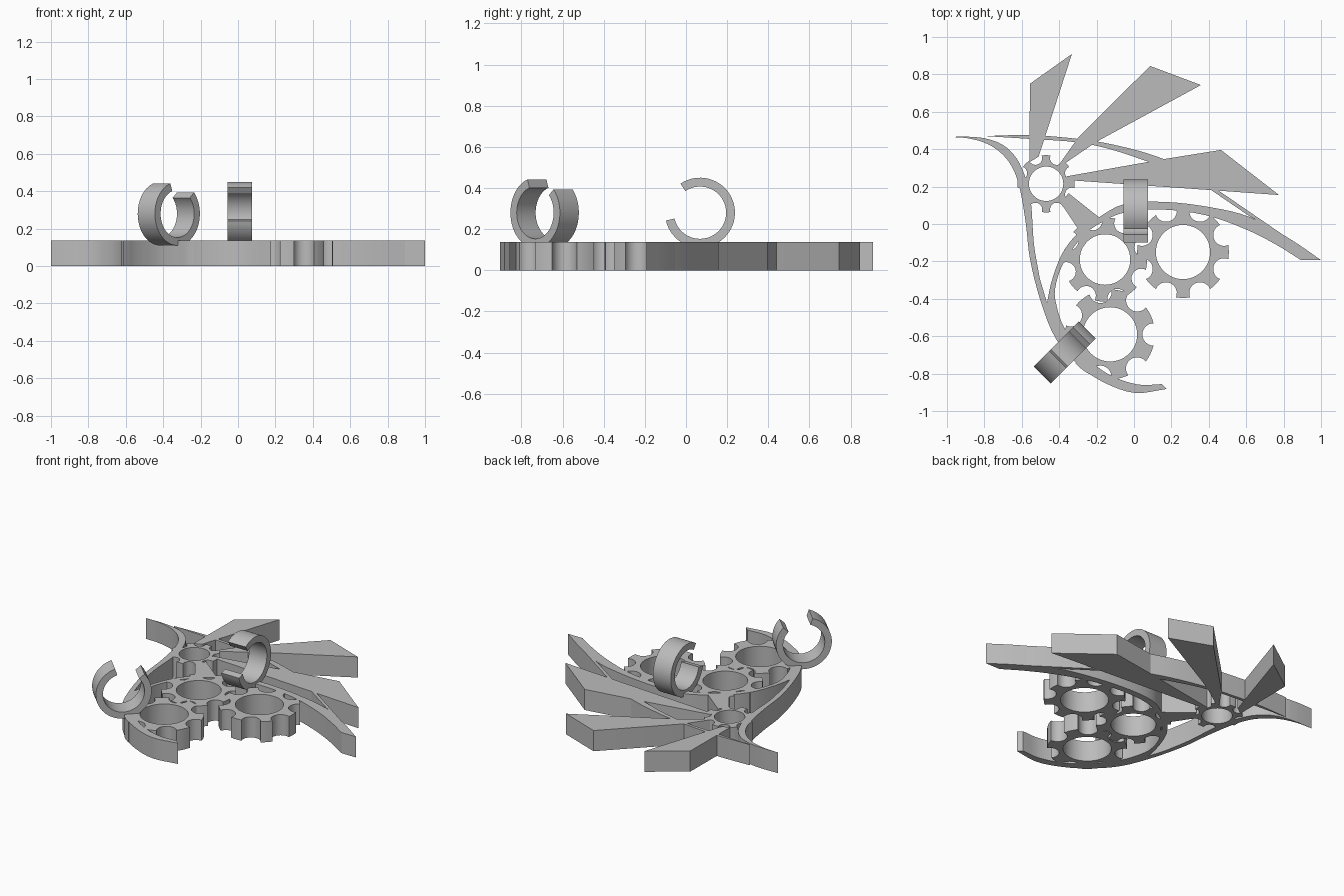
import bpy, bmesh, math
from mathutils import Vector, Matrix

if "Cube" in bpy.data.objects:
    bpy.data.objects.remove(bpy.data.objects["Cube"])

HEIGHT = 0.137

grey = bpy.data.materials.new("plain grey")
grey.diffuse_color = (0.5, 0.5, 0.5, 1)
grey.use_nodes = True
grey.node_tree.nodes["Principled BSDF"].inputs["Base Color"].default_value = grey.diffuse_color


def finish(name, bm):
    bmesh.ops.recalc_face_normals(bm, faces=bm.faces[:])
    mesh = bpy.data.meshes.new(name)
    bm.to_mesh(mesh)
    bm.free()
    mesh.materials.append(grey)
    obj = bpy.data.objects.new(name, mesh)
    bpy.context.collection.objects.link(obj)
    bpy.ops.object.select_all(action='DESELECT')
    obj.select_set(True)
    bpy.context.view_layer.objects.active = obj
    bpy.ops.object.shade_smooth_by_angle(angle=math.radians(30))
    return obj


def slab(name, *loops):
    """Extrude an outline (and optional hole outlines) into a flat plate."""
    bm = bmesh.new()
    for loop in loops:
        verts = [bm.verts.new((p[0], p[1], 0)) for p in loop]
        for i, v in enumerate(verts):
            bm.edges.new((v, verts[i - 1]))
    bmesh.ops.triangle_fill(bm, edges=bm.edges[:], use_beauty=True, normal=(0, 0, 1))
    out = bmesh.ops.extrude_face_region(bm, geom=bm.faces[:], use_keep_orig=True)
    top = [g for g in out["geom"] if isinstance(g, bmesh.types.BMVert)]
    bmesh.ops.translate(bm, verts=top, vec=(0, 0, HEIGHT))
    return finish(name, bm)


def smooth(points, steps=4):
    """Catmull-Rom curve through the points."""
    p = [Vector(q) for q in points]
    p = [2 * p[0] - p[1]] + p + [2 * p[-1] - p[-2]]
    out = []
    for a, b, c, d in zip(p, p[1:], p[2:], p[3:]):
        for i in range(steps):
            t = i / steps
            out.append(0.5 * (2 * b + (c - a) * t + (2 * a - 5 * b + 4 * c - d) * t * t
                              + (3 * b - a - 3 * c + d) * t ** 3))
    return out + [p[-2]]


def gear(name, cx, cy, radius, hole, teeth, phase, scoop):
    """Gear with round scoops between the teeth and a round bore."""
    d = radius * 0.97
    phi = math.acos((radius ** 2 + d * d - scoop ** 2) / (2 * radius * d))
    beta = math.atan2(radius * math.sin(phi), radius * math.cos(phi) - d)
    step = math.tau / teeth
    outline = []
    for k in range(teeth):
        a = math.radians(phase) + (k + 0.5) * step
        for i in range(13):        # scoop, traced through its inner side
            b = -beta - (math.tau - 2 * beta) * i / 12
            x, y = d + scoop * math.cos(b), scoop * math.sin(b)
            outline.append((cx + x * math.cos(a) - y * math.sin(a),
                            cy + x * math.sin(a) + y * math.cos(a)))
        for i in range(1, 4):      # tooth tip
            t = a + phi + (step - 2 * phi) * i / 4
            outline.append((cx + radius * math.cos(t), cy + radius * math.sin(t)))
    bore = [(cx + hole * math.cos(i * math.tau / 48), cy + hole * math.sin(i * math.tau / 48))
            for i in range(48)]
    return slab(name, outline, bore)


def open_ring(name, centre, turn, start, end, outer=0.17, inner=0.127, width=0.13):
    """Upright C-shaped ring; turn is the direction of its plane."""
    bm = bmesh.new()
    sections, n = [], 48
    for i in range(n + 1):
        a = math.radians(start + (end - start) * i / n)
        sections.append([bm.verts.new((r * math.cos(a), s * width / 2, r * math.sin(a)))
                         for r, s in ((inner, -1), (outer, -1), (outer, 1), (inner, 1))])
    for p, q in zip(sections, sections[1:]):
        for j in range(4):
            bm.faces.new((p[j], p[j - 1], q[j - 1], q[j]))
    bm.faces.new(sections[0])
    bm.faces.new(sections[-1])
    bm.transform(Matrix.Translation(centre) @ Matrix.Rotation(math.radians(turn), 4, 'Z'))
    return finish(name, bm)


# Curved frame: left sweep, lower hook, arch and beak in one outline
outer_sweep = smooth([(-1, .465), (-.90, .46), (-.80, .435), (-.717, .385), (-.652, .305),
                      (-.61, .187), (-.578, 0), (-.556, -.187), (-.50, -.41), (-.417, -.615),
                      (-.29, -.76), (-.155, -.85), (.005, -.903), (.176, -.882)])
inner_arch = smooth([(.15, -.856), (.02, -.858), (-.13, -.807), (-.262, -.705), (-.37, -.56),
                     (-.412, -.444), (-.422, -.348), (-.38, -.214), (-.278, -.07), (-.18, .005),
                     (-.05, .062), (.14, .078), (.38, .048), (.594, -.027), (.754, -.107),
                     (.893, -.193)])
outer_arch = smooth([(1.0, -.193), (.834, -.08), (.62, .037), (.406, .09), (.166, .118),
                     (-.05, .107), (-.193, .032), (-.30, -.048), (-.385, -.16),
                     (-.44, -.305), (-.465, -.422)])
inner_sweep = smooth([(-.503, -.294), (-.535, -.107), (-.55, .107), (-.578, .24),
                      (-.626, .348), (-.70, .422), (-.797, .458), (-.90, .468)])
slab("curved_frame", outer_sweep + inner_arch + outer_arch + inner_sweep)

# Slim strip crossing behind the blades
strip_top = smooth([(-.797, .47), (-.583, .476), (-.396, .465), (-.18, .438), (.03, .39), (.19, .337)])
strip_low = smooth([(.086, .33), (-.128, .40), (-.316, .438), (-.556, .455)])
slab("crossing_strip", strip_top + strip_low)

# Fan of straight blades and the links that tie them to the frame
slab("blade_left", [(-.556, .75), (-.332, .909), (-.51, .36), (-.56, .33)])
slab("blade_middle", [(.086, .845), (.358, .743), (-.20, .44), (-.39, .31), (-.42, .29), (-.30, .46)])
slab("blade_right", [(.465, .396), (.775, .155), (.40, .182), (-.36, .235), (-.36, .255), (.166, .348)])
slab("beak_link", [(.40, .19), (.45, .18), (.80, -.06), (.62, .04)])
slab("arch_link", [(-.39, .11), (-.35, .165), (-.18, .03), (-.29, -.04)])

# Gears
gear("gear_left", -.155, -.19, .225, .135, 8, -5, .052)
gear("gear_right", .262, -.15, .245, .145, 8, 0, .058)
gear("gear_lower", -.128, -.59, .24, .145, 7, 77, .06)
gear("gear_small", -.47, .215, .153, .092, 8, -90, .036)

# Upright open rings
open_ring("ring_centre", (.01, .068, .28), 90, 193, 484)
open_ring("ring_corner", (-.37, -.687, .28), 45, 108, 402)
